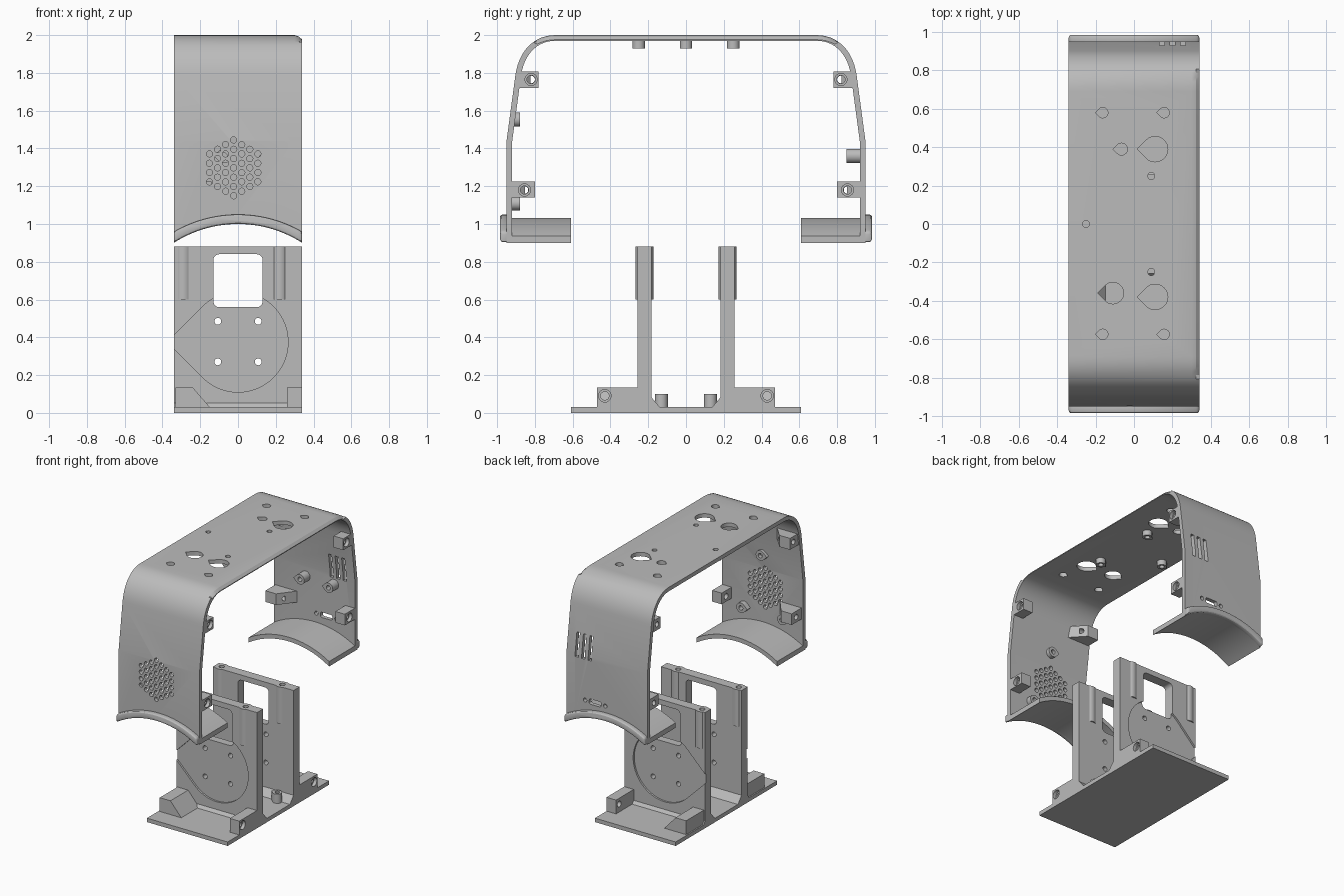
import bpy, bmesh
from math import sin, cos, pi, sqrt, radians
from mathutils import Vector
from mathutils.geometry import interpolate_bezier

cube = bpy.data.objects.get("Cube")
if cube:
    bpy.data.objects.remove(cube)

grey = bpy.data.materials.new("plain_grey")
grey.use_nodes = True
GREY = (0.5, 0.5, 0.5, 1)
grey.diffuse_color = GREY
grey.node_tree.nodes["Principled BSDF"].inputs["Base Color"].default_value = GREY

W = 0.34            # half width
RB, CZ = 0.628, 0.372   # cradle arc radius and centre height


def place(axis, p, t):
    a, b = p
    return {"x": (t, a, b), "y": (a, t, b), "z": (a, b, t)}[axis]


def finish(name, bm):
    bmesh.ops.recalc_face_normals(bm, faces=bm.faces)
    me = bpy.data.meshes.new(name)
    bm.to_mesh(me)
    bm.free()
    me.materials.append(grey)
    ob = bpy.data.objects.new(name, me)
    bpy.context.collection.objects.link(ob)
    return ob


def add_prism(bm, pts, axis, lo, hi):
    ends = [[bm.verts.new(place(axis, p, t)) for p in pts] for t in (lo, hi)]
    bm.faces.new(ends[0])
    bm.faces.new(ends[1])
    for i in range(len(pts)):
        j = (i + 1) % len(pts)
        bm.faces.new((ends[0][i], ends[0][j], ends[1][j], ends[1][i]))


def prism(name, *solids):
    bm = bmesh.new()
    for s in solids:
        add_prism(bm, *s)
    return finish(name, bm)


def activate(ob):
    bpy.ops.object.select_all(action="DESELECT")
    ob.select_set(True)
    bpy.context.view_layer.objects.active = ob


def drill(ob, *solids):
    cutter = prism("cutter", *solids)
    cutter.hide_render = True
    mod = ob.modifiers.new("cut", "BOOLEAN")
    mod.operation, mod.solver, mod.object = "DIFFERENCE", "EXACT", cutter
    activate(ob)
    bpy.ops.object.modifier_apply(modifier=mod.name)
    bpy.data.objects.remove(cutter)


def smooth(ob):
    activate(ob)
    bpy.ops.object.shade_smooth_by_angle(angle=radians(25))


def circle(cx, cy, r, n=24):
    return [(cx + r * cos(2 * pi * i / n), cy + r * sin(2 * pi * i / n)) for i in range(n)]


def teardrop(cx, cy, r, n=24):
    # circle with a pointed end towards -x
    arc = [radians(-135 + 270 * i / n) for i in range(n + 1)]
    return [(cx + r * cos(a), cy + r * sin(a)) for a in arc] + [(cx - r * sqrt(2), cy)]


def rect(x0, x1, y0, y1):
    return [(x0, y0), (x1, y0), (x1, y1), (x0, y1)]


def round_rect(x0, x1, y0, y1, r):
    corners = [(x1 - r, y1 - r), (x0 + r, y1 - r), (x0 + r, y0 + r), (x1 - r, y0 + r)]
    return [(cx + r * cos(pi / 2 * (k + i / 6)), cy + r * sin(pi / 2 * (k + i / 6)))
            for k, (cx, cy) in enumerate(corners) for i in range(7)]


def arc_band(r0, r1, n=32):
    xs = [-W + 2 * W * i / n for i in range(n + 1)]
    return ([(x, CZ + sqrt(r1 * r1 - x * x)) for x in xs]
            + [(x, CZ + sqrt(r0 * r0 - x * x)) for x in reversed(xs)])


# Shell: arch profile lofted with a softened edge on the +x side of the roof
bend = interpolate_bezier(Vector((-0.903, 1.79)), Vector((-0.886, 1.91)),
                          Vector((-0.81, 2.0)), Vector((-0.69, 2.0)), 14)
half = [Vector((-0.95, 0.85)), Vector((-0.95, 1.44))] + [Vector(p[:2]) for p in bend]
outer = half + [Vector((-p.x, p.y)) for p in reversed(half)]
bm = bmesh.new()
rings = []
for i, p in enumerate(outer):
    t = (outer[min(i + 1, len(outer) - 1)] - outer[max(i - 1, 0)]).normalized()
    q = p + Vector((t.y, -t.x)) * 0.03
    d = 1 if p.y > 1.97 else 0
    section = [(-W, p, 0), (0.3, p, 0), (0.322, p, 0.007 * d), (W, p, 0.024 * d),
               (W, q, 0), (-W, q, 0)]
    rings.append([bm.verts.new((x, v.x, v.y - z)) for x, v, z in section])
for a, b in zip(rings, rings[1:]):
    for i in range(6):
        j = (i + 1) % 6
        bm.faces.new((a[i], a[j], b[j], b[i]))
bm.faces.new(rings[0])
bm.faces.new(rings[-1])
shell = finish("arched_shell", bm)
drill(shell, (circle(0, CZ, RB + 0.01, 128), "y", -1.1, 1.1))

# Roof openings
roof = [(0.11, 0.39, 0.066), (0.11, -0.38, 0.066), (-0.11, -0.36, 0.056), (-0.065, 0.39, 0.031)]
roof += [(x, y, 0.027) for x in (0.157, -0.163) for y in (0.58, -0.575)]
pegs = [(0.09, 0.25), (0.09, -0.25), (-0.25, 0)]
drill(shell, *[(teardrop(x, y, r), "z", 1.9, 2.1) for x, y, r in roof],
      *[(circle(x, y, 0.018), "z", 1.9, 2.1) for x, y in pegs])

# Hexagonal speaker grille in the front wall
grille = []
for c in range(-3, 4):
    n = 7 - abs(c)
    for k in range(n):
        grille.append((circle(-0.023 + c * 0.0427, 1.297 + (k - (n - 1) / 2) * 0.0493, 0.0165, 12),
                       "y", -1.0, -0.85))
drill(shell, *grille)

# Vent slots and connector port in the back wall
back = [(rect(x - 0.013, x + 0.013, 1.41, 1.59), "y", 0.85, 1.0) for x in (0.145, 0.2, 0.255)]
back.append((round_rect(0.05, 0.15, 1.08, 1.12, 0.012), "y", 0.85, 1.0))
back += [(circle(x, 1.1, 0.015), "y", 0.85, 1.0) for x in (0.015, 0.185)]
drill(shell, *back)
smooth(shell)

# Pegs under the roof
for x, y in pegs:
    peg = prism("roof_peg", (teardrop(x, y, 0.033), "z", 1.93, 1.98))
    drill(peg, (circle(x, y, 0.018), "z", 1.9, 2.1))
    smooth(peg)

# Mounting bosses inside the walls
bosses = [(-0.01, 1.553, -0.925, -0.878), (0.155, 1.11, -0.935, -0.88), (-0.19, 1.11, -0.935, -0.88),
          (0.165, 1.36, 0.93, 0.85), (-0.075, 1.36, 0.93, 0.85)]
for x, z, y0, y1 in bosses:
    boss = prism("wall_boss", (teardrop(x, z, 0.038), "y", y0, y1))
    drill(boss, (circle(x, z, 0.017), "y", y0 * 0.99, y1 * 0.9))
    smooth(boss)


def screw_blocks(name, y0, y1, z0, z1, hy, hz):
    # drilled block on the +x edge and a tapered one on the -x edge
    block = prism(name + "_left", (rect(y0, y1, z0, z1), "x", 0.26, W))
    drill(block, (circle(hy, hz, 0.032), "x", 0.315, 0.4))
    drill(block, (circle(hy, hz, 0.022), "x", 0.2, 0.4))
    smooth(block)
    s = 1 if hy > 0 else -1
    inner, outer_y = (y0, y1) if s > 0 else (y1, y0)
    wedge = prism(name + "_right", ([(-0.33, inner), (-0.24, inner), (-0.14, outer_y), (-0.33, outer_y)],
                                    "z", z0, z1))
    drill(wedge, (circle(hy, hz, 0.02), "x", -0.4, -0.2))
    smooth(wedge)


for s in (-1, 1):
    side = "front" if s < 0 else "back"
    screw_blocks(side + "_upper_block", *sorted((s * 0.78, s * 0.89)), 1.72, 1.807, s * 0.82, 1.765)
    screw_blocks(side + "_lower_block", *sorted((s * 0.80, s * 0.93)), 1.14, 1.225, s * 0.855, 1.18)

    # Arched lip and rounded bead along the bottom of the wall
    smooth(prism(side + "_arched_lip", (arc_band(RB, RB + 0.032), "y", s * 0.95, s * 0.61)))
    bead = prism(side + "_bead", (arc_band(RB, RB + 0.05), "y", s * 0.985, s * 0.935))
    bev = bead.modifiers.new("round", "BEVEL")
    bev.width, bev.segments, bev.limit_method, bev.angle_limit = 0.014, 3, "ANGLE", radians(40)
    activate(bead)
    bpy.ops.object.modifier_apply(modifier=bev.name)
    smooth(bead)

    # Upright with window, round recess, bolt holes and screw posts
    up = prism(side + "_upright", (rect(-W, W, 0.01, 0.88), "y", s * 0.183, s * 0.257))
    posts = (-0.29, 0.22)
    screws = [(circle(x, s * 0.22, 0.02), "z", 0.7, 0.95) for x in posts]
    drill(up, (teardrop(0, 0.375, 0.265, 64), "y", s * 0.243, s * 0.3))
    drill(up, (round_rect(-0.13, 0.13, 0.56, 0.84, 0.03), "y", s * 0.1, s * 0.3))
    drill(up, *screws, *[(circle(x, z, 0.018), "y", s * 0.1, s * 0.3)
                         for x in (-0.107, 0.107) for z in (0.27, 0.485)])
    smooth(up)
    for x, screw in zip(posts, screws):
        post = prism(side + "_screw_post", (circle(x, s * 0.22, 0.047, 32), "z", 0.6, 0.88))
        drill(post, screw)
        smooth(post)

    # Base blocks: drilled on the +x edge, sloped on the -x edge
    block = prism(side + "_base_block", (rect(s * 0.25, s * 0.47, 0.02, 0.135), "x", 0.26, W))
    drill(block, (circle(s * 0.43, 0.09, 0.033), "x", 0.315, 0.4))
    drill(block, (circle(s * 0.43, 0.09, 0.022), "x", 0.2, 0.4))
    smooth(block)
    prism(side + "_base_wedge", ([(-0.33, 0.02), (-0.14, 0.02), (-0.24, 0.135), (-0.33, 0.135)],
                                 "y", s * 0.25, s * 0.47))

    # Foot fillets and the small peg between the uprights
    prism(side + "_inner_fillet", ([(s * 0.19, 0.02), (s * 0.13, 0.02), (s * 0.185, 0.085)], "x", -W, W))
    prism(side + "_outer_fillet", ([(s * 0.25, 0.02), (s * 0.285, 0.02), (s * 0.25, 0.06)], "x", -W, W))
    peg = prism(side + "_floor_peg", (teardrop(0.24, s * 0.13, 0.034), "z", 0.02, 0.1))
    drill(peg, (circle(0.24, s * 0.13, 0.016), "z", 0.04, 0.2))
    smooth(peg)

prism("base_plate", (rect(-W, W, -0.61, 0.61), "z", 0, 0.03))
